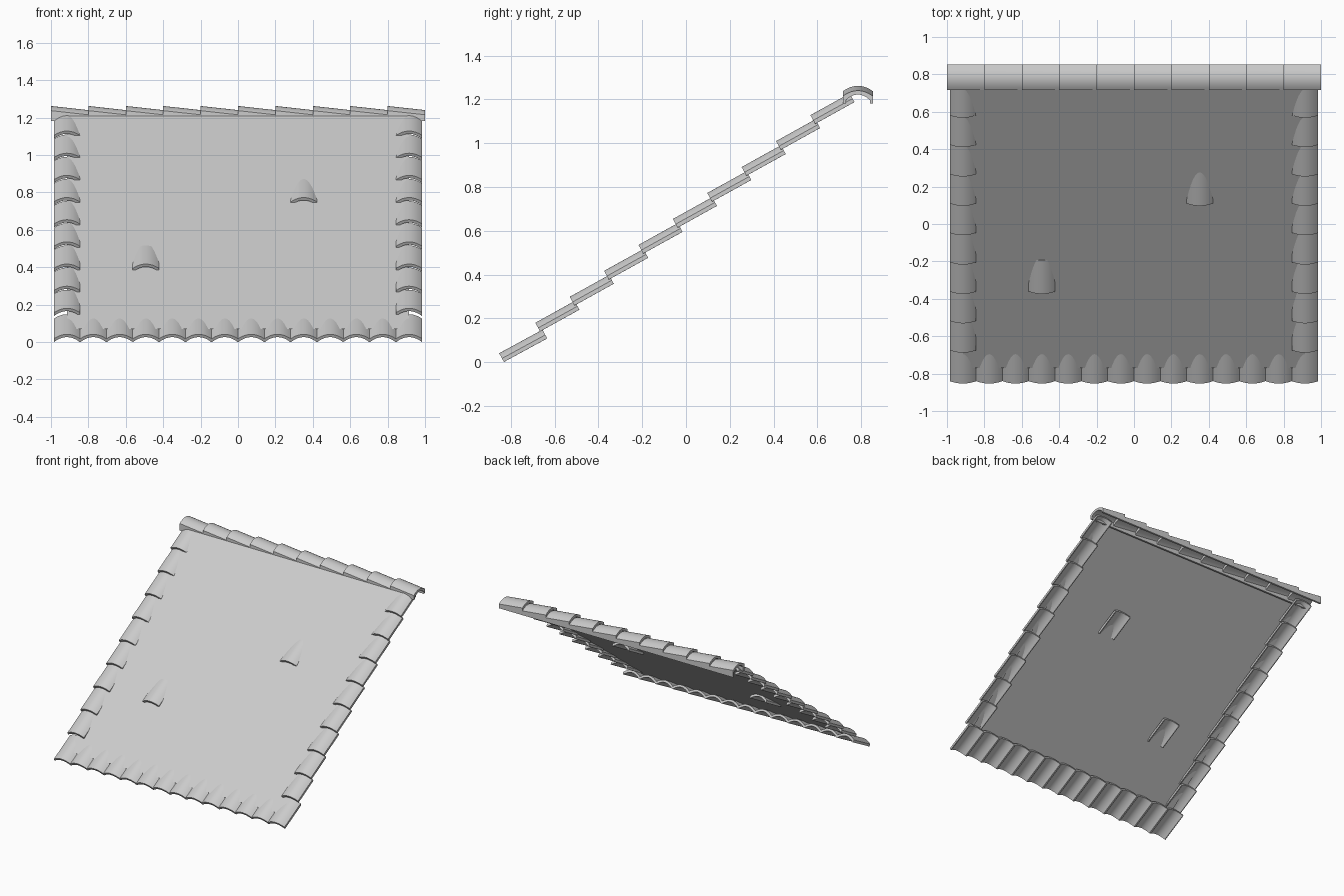
import bpy, bmesh, math
from mathutils import Matrix, Vector

if "Cube" in bpy.data.objects:
    bpy.data.objects.remove(bpy.data.objects["Cube"], do_unlink=True)

# One plain clay-grey colour
clay = bpy.data.materials.new("plain_grey")
clay.use_nodes = True
GREY = (0.6, 0.6, 0.6, 1)
clay.diffuse_color = GREY
clay.node_tree.nodes["Principled BSDF"].inputs["Base Color"].default_value = GREY

PITCH = 0.1407                     # tile width across the roof
ROW = Vector((0, 0.157, 0.1185))   # step from one tile row to the next
FIRST_X = -6.5 * PITCH
FIRST_LIP = Vector((0, -0.688, 0.18))
SEGMENTS = 12


def add_object(name, bm, location=(0, 0, 0)):
    bmesh.ops.recalc_face_normals(bm, faces=bm.faces)
    mesh = bpy.data.meshes.new(name)
    bm.to_mesh(mesh)
    bm.free()
    mesh.materials.append(clay)
    ob = bpy.data.objects.new(name, mesh)
    ob.location = location
    bpy.context.collection.objects.link(ob)
    return ob


def arch(width, rise, foot, top):
    """Shallow arch with a straight foot on each side."""
    pts = [(-width / 2, foot)]
    for i in range(SEGMENTS + 1):
        u = 2 * i / SEGMENTS - 1
        pts.append((u * width / 2, top - rise * u * u))
    return pts + [(width / 2, foot)]


def tile(name, width, rise, wall, side, thick, length, turn, location, drop=0):
    """Hollow arched tile running along local y, lip crest at the origin."""
    bm = bmesh.new()
    rings = []
    for y, fall in ((0, 0), (length, drop)):
        foot = -rise - wall
        outer = arch(width, rise, foot, -fall)
        inner = arch(width - 2 * side, rise, foot - 0.0005, -fall - thick)
        rings.append([bm.verts.new((x, y, z)) for x, z in outer + inner[::-1]])
    near, far = rings
    n = len(near)
    for i in range(n):
        j = (i + 1) % n
        bm.faces.new((near[i], near[j], far[j], far[i]))
    for ring in rings:
        for i in range(n // 2 - 1):
            bm.faces.new((ring[i], ring[i + 1], ring[n - 2 - i], ring[n - 1 - i]))
    bm.transform(turn)
    ob = add_object(name, bm, location)
    bpy.ops.object.select_all(action='DESELECT')
    ob.select_set(True)
    bpy.context.view_layer.objects.active = ob
    bpy.ops.object.shade_smooth_by_angle(angle=math.radians(35))
    return ob


def repeat(ob, count, offset):
    mod = ob.modifiers.new("repeat", 'ARRAY')
    mod.count = count
    mod.use_relative_offset = False
    mod.use_constant_offset = True
    mod.constant_offset_displace = offset


def roof_tile(name, degrees, length, location):
    turn = Matrix.Rotation(math.radians(degrees), 4, 'X')
    return tile(name, PITCH, 0.027, 0.018, 0.005, 0.017, length, turn, location)


# Sloping roof sheet
bm = bmesh.new()
corners = [(-0.915, -0.77), (0.915, -0.77), (0.915, 0.73), (-0.915, 0.73)]
bm.faces.new([bm.verts.new((x, y, 0.66 + 0.767 * y)) for x, y in corners])
add_object("roof_sheet", bm)

# Eave row along the bottom edge
eave = roof_tile("eave_tiles", 28.5, 0.225, (FIRST_X, -0.853, 0.041))
repeat(eave, 14, (PITCH, 0, 0))

# Overlapping columns up both side edges
for side, sign in (("right", 1), ("left", -1)):
    column = roof_tile(side + "_edge_tiles", 29, 0.205,
                       Vector((sign * FIRST_X, 0, 0)) + FIRST_LIP)
    repeat(column, 9, ROW)

# Two loose tiles on the open slope
for name, col, row in (("lower_loose_tile", 3, 2), ("upper_loose_tile", 9, 5)):
    roof_tile(name, 29, 0.205,
              Vector((FIRST_X + col * PITCH, 0, 0)) + FIRST_LIP + ROW * row)

# Ridge caps along the top, each tapering under the next
ridge = tile("ridge_caps", 0.137, 0.025, 0.055, 0.014, 0.018, 0.2,
             Matrix.Rotation(math.radians(-90), 4, 'Z'), (-1, 0.785, 1.262), drop=0.022)
repeat(ridge, 10, (0.2, 0, 0))
